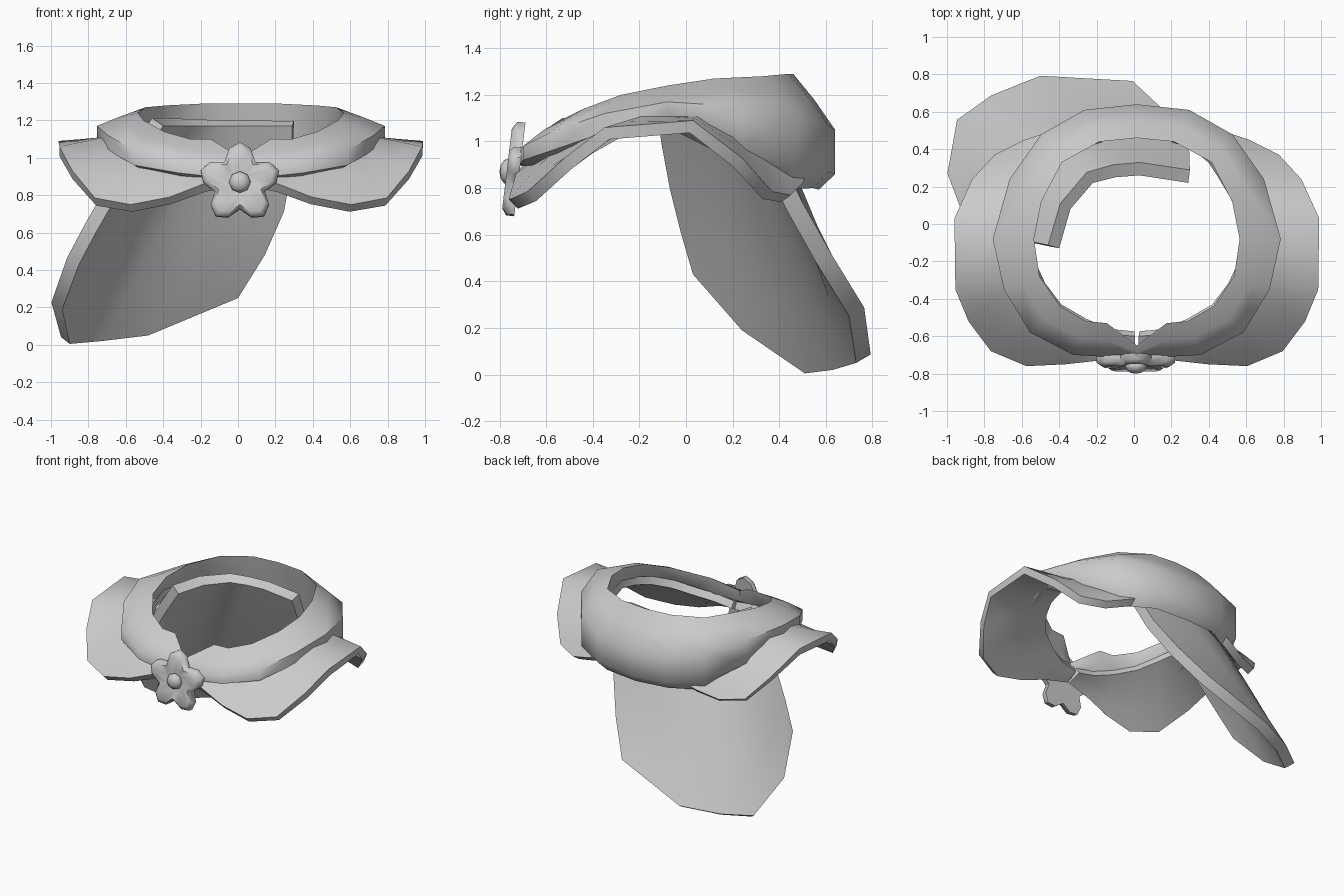
import bpy
import math
from mathutils import Vector

cube = bpy.data.objects.get("Cube")
if cube:
    bpy.data.objects.remove(cube, do_unlink=True)

CENTRE_X = 0.015

cloth = bpy.data.materials.new("grey_cloth")
cloth.use_nodes = True
grey = (0.6, 0.6, 0.6, 1)
cloth.diffuse_color = grey
cloth.node_tree.nodes["Principled BSDF"].inputs["Base Color"].default_value = grey


def make_object(name, verts, faces, location=(0, 0, 0)):
    mesh = bpy.data.meshes.new(name)
    mesh.from_pydata([tuple(v) for v in verts], [], faces)
    mesh.materials.append(cloth)
    obj = bpy.data.objects.new(name, mesh)
    obj.location = location
    bpy.context.collection.objects.link(obj)
    return obj


def make_sheet(name, rows, location=(0, 0, 0), closed=False):
    """Join rows of points with quads; closed also joins the last row to the first."""
    width = len(rows[0])
    count = len(rows)
    faces = []
    for r in range(count if closed else count - 1):
        s = (r + 1) % count
        for c in range(width - 1):
            faces.append((r * width + c, r * width + c + 1, s * width + c + 1, s * width + c))
    return make_object(name, [p for row in rows for p in row], faces, location)


def finish(obj, angle, mirror=False, merge=True, thickness=0):
    bpy.ops.object.select_all(action="DESELECT")
    bpy.context.view_layer.objects.active = obj
    obj.select_set(True)
    if mirror:
        mod = obj.modifiers.new("Mirror", "MIRROR")
        mod.use_mirror_merge = merge
    if thickness:
        mod = obj.modifiers.new("Solidify", "SOLIDIFY")
        mod.thickness = thickness
        mod.offset = 1
    for mod in list(obj.modifiers):
        bpy.ops.object.modifier_apply(modifier=mod.name)
    bpy.ops.object.mode_set(mode="EDIT")
    bpy.ops.mesh.select_all(action="SELECT")
    bpy.ops.mesh.normals_make_consistent(inside=False)
    bpy.ops.object.mode_set(mode="OBJECT")
    bpy.ops.object.shade_smooth_by_angle(angle=math.radians(angle))


# Rolled collar: stations from back to front hold the rim, the shoulder and the drop
stations = [
    ((0, .46, 1.29), (0, .64, 1.05), .19),
    ((.2, .44, 1.29), (.28, .61, 1.07), .2),
    ((.4, .33, 1.28), (.51, .48, 1.12), .24),
    ((.51, .12, 1.27), (.68, .24, 1.15), .17),
    ((.55, -.08, 1.24), (.77, -.08, 1.17), .08),
    ((.52, -.28, 1.2), (.71, -.35, 1.12), .08),
    ((.41, -.44, 1.14), (.57, -.58, 1.04), .08),
    ((.27, -.52, 1.1), (.34, -.7, .98), .06),
    ((.16, -.53, 1.1), (.16, -.71, .96), .06),
    ((0, -.65, 1.0), (0, -.72, .95), .05),
]
rim, crown, shoulder, side, hem, lining = [], [], [], [], [], []
for a, b, drop in stations:
    a, b = Vector(a), Vector(b)
    inward = Vector((a.x - b.x, a.y - b.y, 0)).normalized()
    low = b - Vector((0, 0, drop))
    rim.append(a)
    crown.append(a.lerp(b, 0.5) + Vector((0, 0, 0.01)))
    shoulder.append(b)
    side.append(low)
    hem.append(low + inward * 0.07 - Vector((0, 0, drop * 0.35)))
    lining.append(a - inward * 0.02 - Vector((0, 0, 0.1)))
collar = make_sheet("collar", [rim, crown, shoulder, side, hem, lining], (CENTRE_X, 0, 0), True)
finish(collar, 60, mirror=True)

# Shoulder flaps: each runs from the brooch round the side and tucks under the collar back
flap_inner = [(.01, -.6, .94), (.14, -.59, .96), (.27, -.54, .99), (.41, -.46, 1.04),
              (.5, -.34, 1.09), (.55, -.22, 1.12), (.57, -.08, 1.14), (.55, .06, 1.12),
              (.51, .17, 1.08), (.45, .28, 1.03), (.4, .36, .98), (.3, .44, .96), (.2, .47, .96)]
flap_outer = [(.01, -.7, .9), (.2, -.73, .86), (.38, -.75, .79), (.59, -.76, .75),
              (.78, -.68, .785), (.9, -.52, .93), (.97, -.35, 1.06), (.975, .03, 1.09),
              (.88, .24, .93), (.76, .37, .785), (.6, .45, .77), (.45, .5, .82), (.28, .53, .89)]
flap_rows = []
for t in (0, 0.35, 0.7, 1):
    row = []
    for i, (p, q) in enumerate(zip(flap_inner, flap_outer)):
        # the low front and back corners swell, the high side stays flat
        swell = 0.025 * math.sin(math.pi * t) * math.sin(math.pi * i / 6.5) ** 2
        row.append(Vector(p).lerp(Vector(q), t) + Vector((0, 0, swell)))
    flap_rows.append(row)
flaps = make_sheet("shoulder_flaps", flap_rows, (CENTRE_X, 0, 0))
finish(flaps, 60, mirror=True, merge=False, thickness=0.055)

# Hanging tail: a curved slab swept back and to the right
tail_top = [(-.4, -.13, 1.17), (-.34, .08, 1.17), (-.22, .22, 1.17), (-.1, .25, 1.17),
            (.03, .26, 1.17), (.29, .22, 1.17)]
tail_low = [(-.85, .03, .43), (-.94, .24, .19), (-.9, .51, .005), (-.73, .63, .02),
            (-.48, .73, .05), (0, .7, .25)]
tail_bulge = [(-.02, -.02), (-.02, 0), (-.02, .01), (0, .01), (.02, 0), (.1, -.03)]
tail_rows = []
for t in (0, 0.25, 0.5, 0.75, 1):
    row = []
    for p, q, (bx, by) in zip(tail_top, tail_low, tail_bulge):
        arch = math.sin(math.pi * t)
        row.append(Vector(p).lerp(Vector(q), t) + Vector((bx, by, 0)) * arch)
    tail_rows.append(row)
tail = make_sheet("hanging_tail", tail_rows)
finish(tail, 50, thickness=0.075)

# Five-petal flower brooch: one outline repeated as stacked rings
outline = []
for petal in range(5):
    middle = math.pi / 2 + petal * math.tau / 5
    for offset, radius in ((-36, .14), (-17, .195), (0, .22), (17, .195)):
        angle = middle + math.radians(offset)
        outline.append((radius * math.cos(angle), radius * math.sin(angle)))
rings = [(1, .025), (1, -.01), (.85, -.03), (.4, -.015)]
verts = [(x * s, y, z * s) for s, y in rings for x, z in outline]
n = len(outline)
faces = [(r * n + i, r * n + (i + 1) % n, (r + 1) * n + (i + 1) % n, (r + 1) * n + i)
         for r in range(len(rings) - 1) for i in range(n)]
faces += [tuple(range(n)), tuple(range(len(verts) - n, len(verts)))]
flower = make_object("flower_brooch", verts, faces, (0.01, -0.74, 0.865))
flower.rotation_euler.x = -0.12
finish(flower, 55)

# Round flower centre
bpy.ops.mesh.primitive_uv_sphere_add(segments=8, ring_count=6, radius=0.058,
                                     location=(0.01, -0.76, 0.87),
                                     rotation=(math.pi / 2, 0, math.pi))
button = bpy.context.object
button.name = "flower_centre"
button.scale.z = 0.7
button.data.materials.append(cloth)
finish(button, 60)
